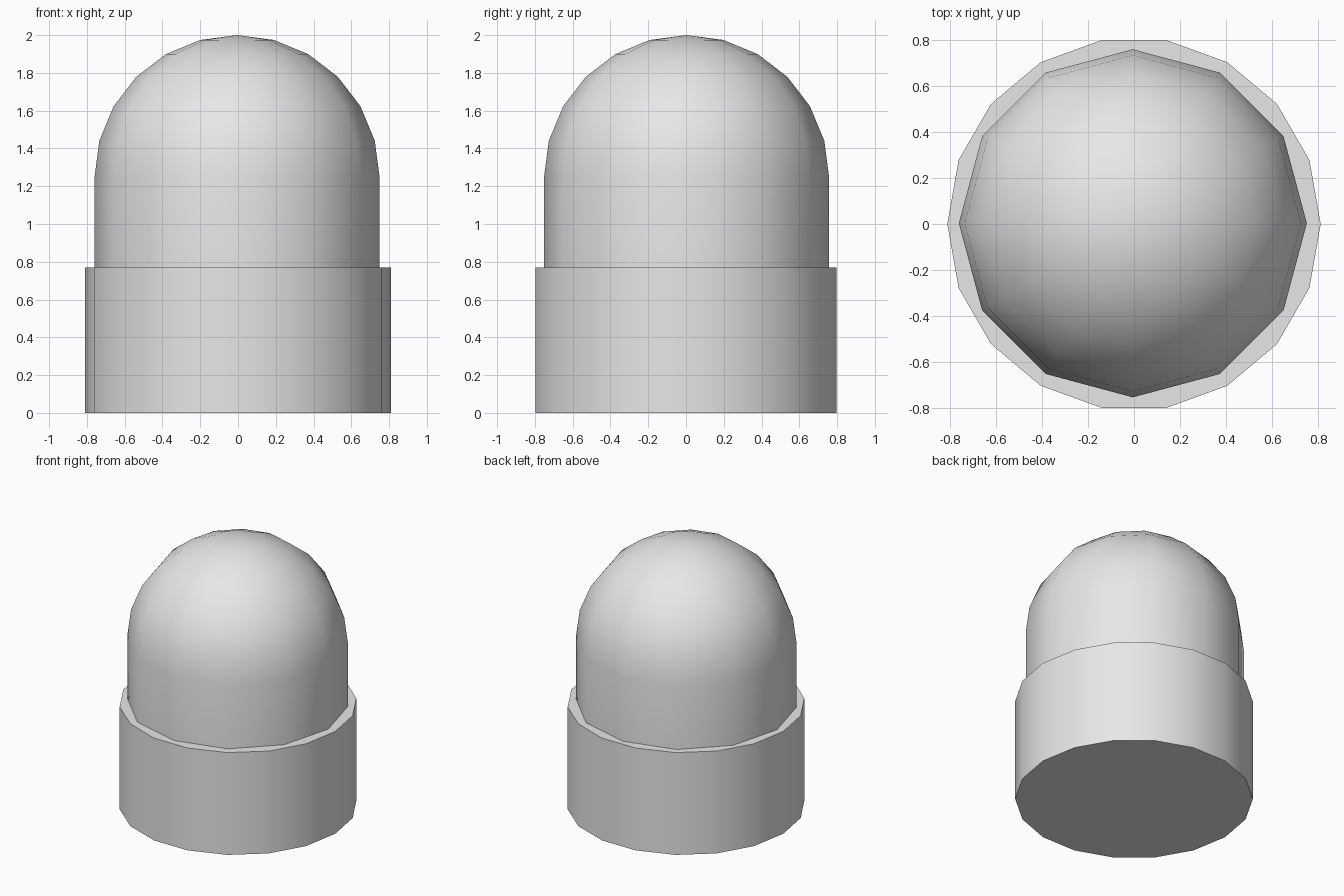
import bpy
import bmesh
from math import sin, cos, pi, radians

cube = bpy.data.objects.get("Cube")
if cube:
    bpy.data.objects.remove(cube, do_unlink=True)

grey = bpy.data.materials.new("light grey")
grey.use_nodes = True
grey.diffuse_color = (0.8, 0.8, 0.8, 1)
grey.node_tree.nodes["Principled BSDF"].inputs["Base Color"].default_value = (0.8, 0.8, 0.8, 1)


def lathe(name, profile, sides, centre=(0, 0)):
    """Turn (radius, height) points around z; open ends get flat caps, radius 0 gets a pole."""
    bm = bmesh.new()
    rings = []
    for r, z in profile:
        if r < 0.001:
            rings.append([bm.verts.new((0, 0, z))] * sides)
        else:
            rings.append([bm.verts.new((r * cos(2 * pi * i / sides), r * sin(2 * pi * i / sides), z))
                          for i in range(sides)])
    for low, high in zip(rings, rings[1:]):
        for i in range(sides):
            j = (i + 1) % sides
            corners = [low[i], low[j], high[j], high[i]]
            bm.faces.new(list(dict.fromkeys(corners)))
    for ring in (rings[0], rings[-1]):
        if len(set(ring)) == sides:
            bm.faces.new(ring)
    bmesh.ops.recalc_face_normals(bm, faces=bm.faces)
    mesh = bpy.data.meshes.new(name)
    bm.to_mesh(mesh)
    bm.free()
    mesh.materials.append(grey)
    obj = bpy.data.objects.new(name, mesh)
    obj.location = (*centre, 0)
    bpy.context.collection.objects.link(obj)
    bpy.ops.object.select_all(action="DESELECT")
    obj.select_set(True)
    bpy.context.view_layer.objects.active = obj
    bpy.ops.object.shade_smooth_by_angle(angle=radians(40))
    return obj


# Wide cylindrical base
lathe("base", [(0.81, 0), (0.81, 0.77)], 18)

# Straight-walled body with a hemispherical cap, sunk slightly into the base
radius = 0.755
cap = [(radius * cos(radians(a)), 2 - radius + radius * sin(radians(a))) for a in range(0, 91, 15)]
lathe("domed_body", [(radius, 0.72)] + cap, 12, centre=(-0.005, 0.003))
